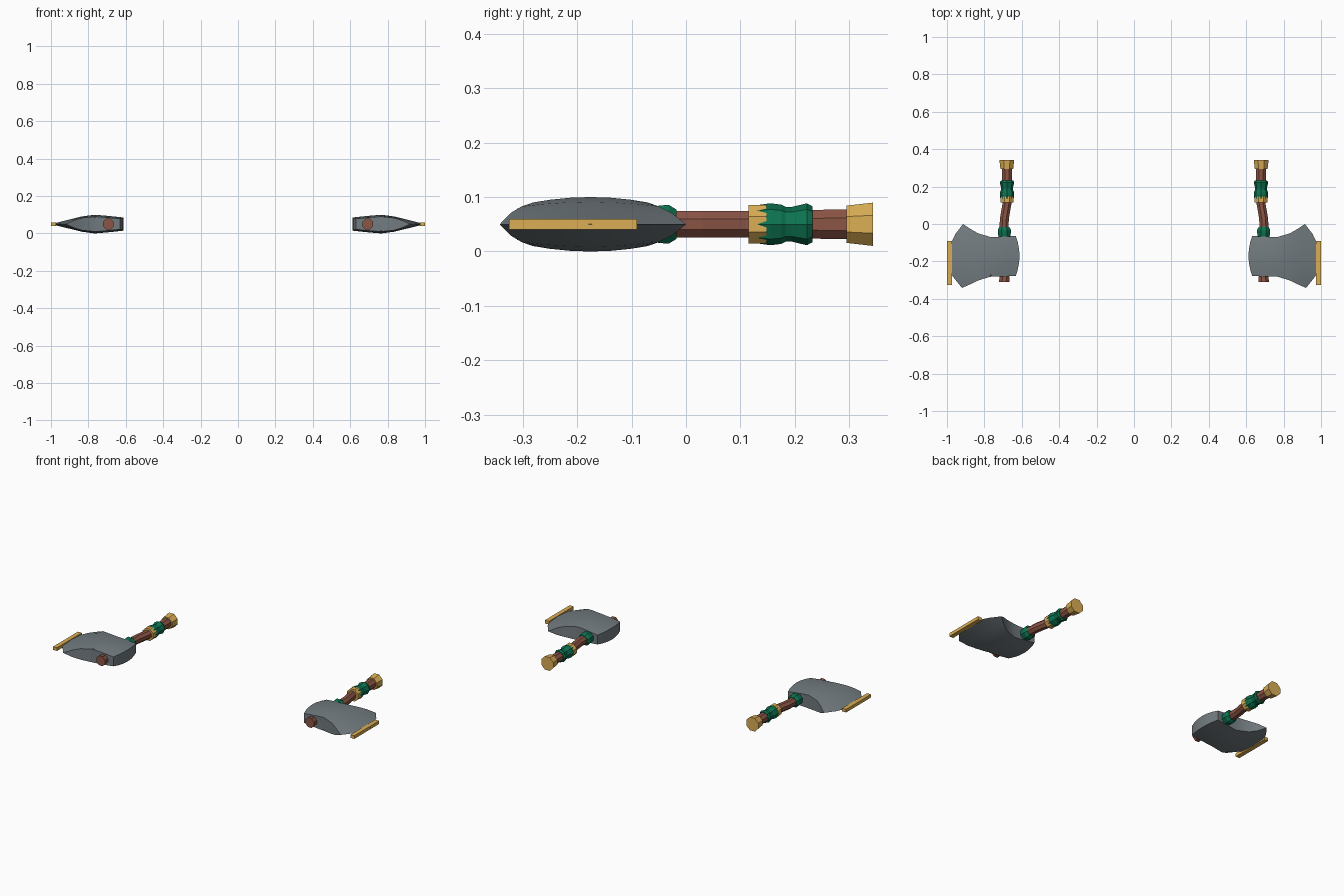
import bpy, bmesh, math
from mathutils import Matrix

if "Cube" in bpy.data.objects:
    bpy.data.objects.remove(bpy.data.objects["Cube"])


def material(name, rgb):
    m = bpy.data.materials.new(name)
    m.diffuse_color = (*rgb, 1)
    m.use_nodes = True
    m.node_tree.nodes["Principled BSDF"].inputs["Base Color"].default_value = m.diffuse_color
    return m


STEEL = material("steel grey", (0.17, 0.20, 0.215))
WOOD = material("red brown wood", (0.26, 0.09, 0.06))
GREEN = material("green wrap", (0.004, 0.17, 0.08))
GOLD = material("gold", (0.70, 0.42, 0.09))
MID = 0.05  # height of the axes' middle plane


def add(name, verts, faces, mat, turn):
    """Make one part; geometry is relative to the middle plane."""
    bm = bmesh.new()
    vs = [bm.verts.new(v) for v in verts]
    for f in faces:
        bm.faces.new([vs[i] for i in f])
    bmesh.ops.remove_doubles(bm, verts=bm.verts, dist=1e-5)
    bmesh.ops.recalc_face_normals(bm, faces=bm.faces)
    bm.transform(Matrix.Translation((0, 0, MID)) @ turn)
    me = bpy.data.meshes.new(name)
    bm.to_mesh(me)
    bm.free()
    me.materials.append(mat)
    ob = bpy.data.objects.new(name, me)
    bpy.context.collection.objects.link(ob)
    return ob


def rod(name, rings, mat, turn, spin=0.5, n=8):
    """Eight sided rod along y from rings of (y, x, radius)."""
    verts, faces = [], []
    for y, x, r in rings:
        for i in range(n):
            a = (i + spin) * math.tau / n
            verts.append((x + r * math.cos(a), y, r * math.sin(a)))
    for k in range(len(rings) - 1):
        for i in range(n):
            j = (i + 1) % n
            faces.append((k*n + i, k*n + j, k*n + n + j, k*n + n + i))
    faces.append(tuple(range(n)))
    faces.append(tuple(range(len(verts) - n, len(verts))))
    return add(name, verts, faces, mat, turn)


def axe_head(name, turn):
    ts = (-1, -0.7, -0.35, 0, 0.35, 0.7, 1)
    # x at corners, x at middle, y low, y high, half thickness
    cols = [(0.632, 0.612, -0.278, -0.064, 0.035),
            (0.69, 0.685, -0.280, -0.067, 0.043),
            (0.765, 0.765, -0.281, -0.070, 0.050),
            (0.834, 0.834, -0.302, -0.050, 0.041),
            (0.875, 0.895, -0.322, -0.026, 0.026)]
    edge = [(0.92, -0.342), (0.973, -0.275), (0.99, -0.22), (1.0, -0.175),
            (0.972, -0.09), (0.956, -0.055), (0.914, 0.0)]
    grid = []
    for xe, xm, lo, hi, h in cols:
        grid.append([(xm + (xe - xm) * t * t, (lo + hi)/2 + t * (hi - lo)/2,
                      h * (1 - 0.2 * t * t)) for t in ts])
    grid.append([(x, y, 0) for x, y in edge])
    n, c = len(ts), len(grid)
    top = [p for col in grid for p in col]
    verts = top + [(x, y, -z) for x, y, z in top]
    o = len(top)
    faces = []
    for i in range(c - 1):
        for j in range(n - 1):
            q = (i*n + j, i*n + n + j, i*n + n + j + 1, i*n + j + 1)
            faces += [q, tuple(k + o for k in q)]
        for j in (0, n - 1):  # side walls, closing to a point at the edge
            a, b = i*n + j, i*n + n + j
            faces.append((a, b, b + o, a + o) if i < c - 2 else (a, b, a + o))
    for j in range(n - 1):
        faces.append((j, j + 1, j + 1 + o, j + o))
    # share the sharp edge between both sides
    last = (c - 1) * n
    faces = [tuple(k - o if k >= o + last else k for k in f) for f in faces]
    verts = verts[:o + last]
    return add(name, verts, faces, STEEL, turn)


def box(name, x0, x1, y0, y1, z, mat, turn):
    verts = [(x, y, s) for x in (x0, x1) for y in (y0, y1) for s in (-z, z)]
    faces = [(0, 1, 3, 2), (4, 5, 7, 6), (0, 1, 5, 4),
             (2, 3, 7, 6), (0, 2, 6, 4), (1, 3, 7, 5)]
    return add(name, verts, faces, mat, turn)


for side, angle in (("right", 0), ("left", math.pi)):
    turn = Matrix.Rotation(angle, 4, 'Y')

    # blade with a small chip cut from its rim
    head = axe_head(side + "_axe_head", turn)
    chip = add(side + "_chip_cutter",
               [(0.737, -0.295, -0.06), (0.793, -0.295, -0.06),
                (0.765, -0.245, -0.06), (0.765, -0.295, -0.022)],
               [(0, 1, 2), (0, 1, 3), (1, 2, 3), (2, 0, 3)], STEEL, turn)
    chip.hide_render = True
    chip.hide_set(True)
    cut = head.modifiers.new("chip", 'BOOLEAN')
    cut.operation = 'DIFFERENCE'
    cut.object = chip
    bpy.ops.object.select_all(action='DESELECT')
    head.select_set(True)
    bpy.context.view_layer.objects.active = head
    bpy.ops.object.shade_smooth_by_angle(angle=math.radians(30))

    # gold cutting strip
    box(side + "_edge_strip", 0.973, 0.999, -0.325, -0.09, 0.0095, GOLD, turn)

    # bent wooden handle
    rod(side + "_handle", [(-0.31, 0.693, 0.031), (-0.27, 0.693, 0.027),
                           (-0.02, 0.695, 0.026), (0.03, 0.693, 0.026),
                           (0.11, 0.679, 0.026), (0.2, 0.679, 0.028),
                           (0.32, 0.680, 0.030)], WOOD, turn)
    # green collar behind the head
    rod(side + "_collar", [(-0.075, 0.693, 0.034), (-0.04, 0.693, 0.038),
                           (-0.031, 0.693, 0.038), (-0.017, 0.694, 0.029)],
        GREEN, turn)
    # gold ring and green grip wrap, turned so their seam zigzags
    rod(side + "_grip_ring", [(0.115, 0.679, 0.038), (0.148, 0.679, 0.038)],
        GOLD, turn)
    rod(side + "_grip_wrap", [(0.13, 0.679, 0.035), (0.155, 0.679, 0.0385),
                              (0.175, 0.679, 0.036), (0.183, 0.679, 0.032),
                              (0.195, 0.679, 0.032), (0.222, 0.679, 0.0385),
                              (0.232, 0.679, 0.033)], GREEN, turn, spin=0)
    # flared gold pommel
    rod(side + "_pommel", [(0.295, 0.680, 0.037), (0.343, 0.680, 0.043)],
        GOLD, turn)
